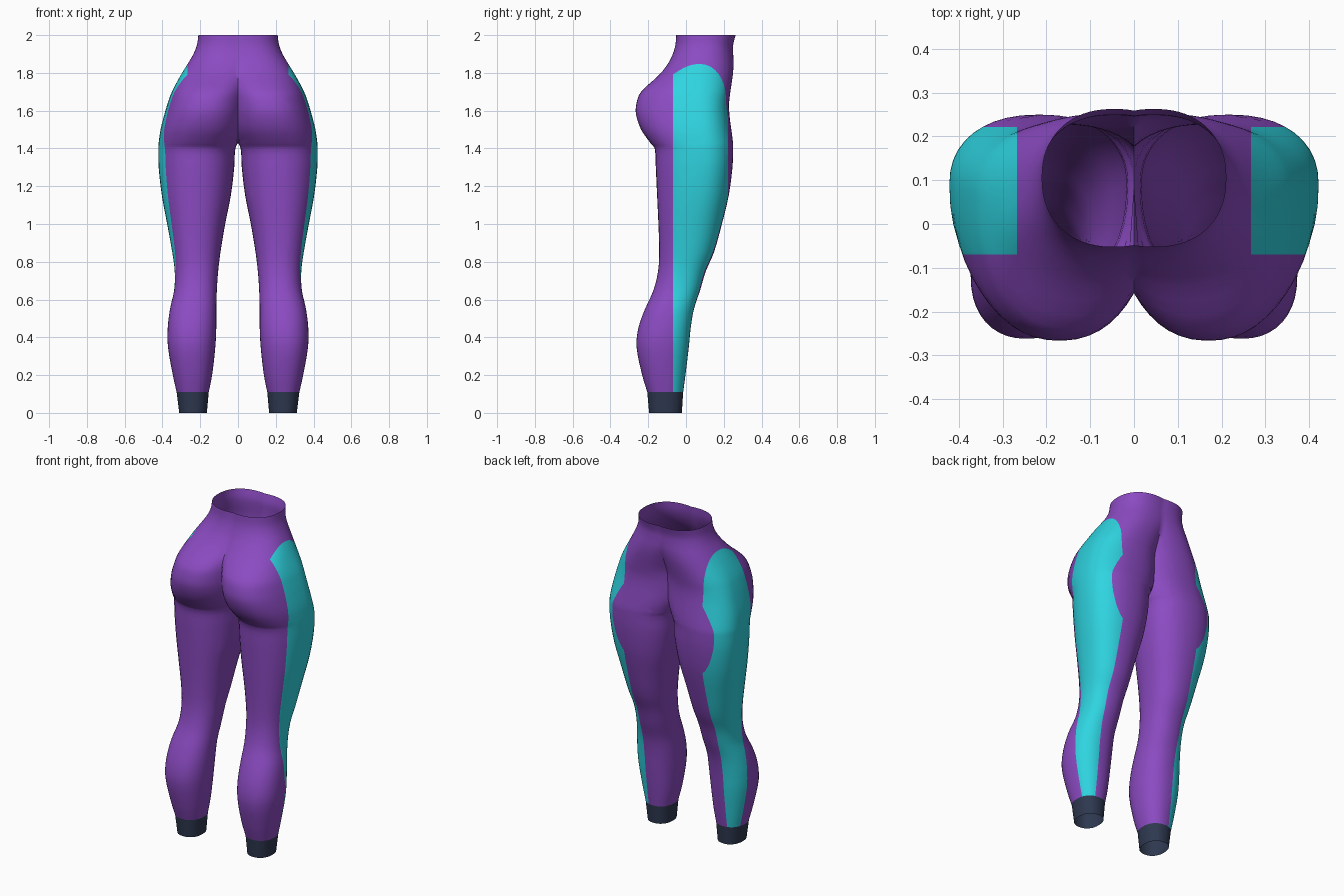
import bpy, bmesh, math
from mathutils import Vector

if "Cube" in bpy.data.objects:
    bpy.data.objects.remove(bpy.data.objects["Cube"])

SEG = 40      # points around a section
SUB = 3       # smoothing steps between sections

# Sections of one half: z, inner x, outer x, front y, back y, y of widest point.
# A negative inner x means the section is cut at the centre line (torso).
SECTIONS = [
    (0.11, .155, .325, -.205, -.015, -.11),
    (0.20, .137, .345, -.232, -.003, -.115),
    (0.35, .120, .371, -.262, .015, -.12),
    (0.45, .115, .372, -.252, .025, -.11),
    (0.55, .115, .360, -.217, .042, -.09),
    (0.65, .112, .338, -.172, .075, -.05),
    (0.75, .105, .335, -.148, .105, -.02),
    (0.85, .093, .348, -.142, .148, .01),
    (1.00, .068, .375, -.146, .190, .04),
    (1.15, .038, .403, -.153, .226, .07),
    (1.30, .020, .420, -.160, .246, .09),
    (1.40, .014, .422, -.166, .250, .09),
    (1.43, .000, .420, -.190, .249, .09),
    (1.50, -.030, .410, -.238, .240, .08),
    (1.58, -.042, .390, -.265, .230, .075),
    (1.64, -.046, .372, -.262, .228, .07),
    (1.70, -.052, .350, -.238, .235, .06),
    (1.79, -.090, .302, -.142, .248, .05),
    (1.85, -.120, .265, -.095, .252, .07),
    (1.90, -.135, .236, -.070, .250, .09),
    (1.95, -.130, .217, -.056, .250, .10),
    (2.00, -.120, .210, -.052, .263, .105),
]
CUFF = [(0.0, .165, .311, -.195, -.022, -.11), SECTIONS[0]]


def material(name, rgb):
    m = bpy.data.materials.new(name)
    m.diffuse_color = (*rgb, 1)
    m.use_nodes = True
    m.node_tree.nodes["Principled BSDF"].inputs["Base Color"].default_value = m.diffuse_color
    return m


PURPLE = material("purple fabric", (.26, .07, .54))
CYAN = material("cyan panel", (.028, .66, .75))
NAVY = material("dark navy cuff", (.027, .04, .08))


def smooth_rows(rows):
    """Catmull-Rom interpolation of the section table."""
    out = []
    for i in range(len(rows) - 1):
        p = [rows[max(i - 1, 0)], rows[i], rows[i + 1], rows[min(i + 2, len(rows) - 1)]]
        for s in range(SUB):
            t = s / SUB
            row = []
            for k in range(6):
                a, b, c, d = (q[k] for q in p)
                # tangents scaled by the uneven section spacing
                h = p[2][0] - p[1][0]
                m1 = (c - a) / (p[2][0] - p[0][0]) * h
                m2 = (d - b) / (p[3][0] - p[1][0]) * h
                row.append((2*t**3 - 3*t*t + 1)*b + (t**3 - 2*t*t + t)*m1
                           + (3*t*t - 2*t**3)*c + (t**3 - t*t)*m2)
            out.append(row)
    return out + [rows[-1]]


def section(z, xi, xo, yf, yb, cy, n=2.25):
    """Rounded section, closed for a leg and cut at x = 0 for the torso."""
    cx, a = (xi + xo) / 2, (xo - xi) / 2
    th = math.pi if xi >= 0 else math.acos(-(cx / a) ** (n / 2))
    pts = []
    for i in range(SEG + 1):
        ang = -th + 2 * th * i / SEG
        c, s = math.cos(ang), math.sin(ang)
        x = cx + a * math.copysign(abs(c) ** (2 / n), c)
        b = yb - cy if s > 0 else cy - yf
        y = cy + b * math.copysign(abs(s) ** (2 / n), s)
        if xi < 0 and i in (0, SEG):
            x = 0.0
        pts.append((x, y, z))
    return pts


def loft(name, rows, mats):
    bm = bmesh.new()
    rings = [[bm.verts.new(p) for p in section(*r)] for r in rows]
    for lo, hi in zip(rings, rings[1:]):
        for i in range(SEG):
            bm.faces.new((lo[i], lo[i + 1], hi[i + 1], hi[i]))
    bmesh.ops.remove_doubles(bm, verts=bm.verts, dist=1e-5)
    # side panel: cut straight edges, then colour the outer region
    if CYAN in mats:
        for co, no in (((0, -.07, 0), (0, 1, 0)), ((0, .222, 0), (0, 1, 0)),
                       ((.267, 0, 0), (1, 0, 0))):
            bmesh.ops.bisect_plane(bm, geom=bm.verts[:] + bm.edges[:] + bm.faces[:],
                                   dist=1e-5, plane_co=Vector(co), plane_no=Vector(no))
        for f in bm.faces:
            c = f.calc_center_median()
            f.material_index = int(c.x > .267 and -.07 < c.y < .222)
    # mirror to the other side
    half = bm.verts[:] + bm.edges[:] + bm.faces[:]
    bmesh.ops.mirror(bm, geom=half, axis='X', merge_dist=1e-4)
    bmesh.ops.remove_doubles(bm, verts=bm.verts, dist=1e-5)
    bmesh.ops.recalc_face_normals(bm, faces=bm.faces)
    me = bpy.data.meshes.new(name)
    bm.to_mesh(me)
    bm.free()
    for m in mats:
        me.materials.append(m)
    ob = bpy.data.objects.new(name, me)
    bpy.context.collection.objects.link(ob)
    bpy.ops.object.select_all(action='DESELECT')
    ob.select_set(True)
    bpy.context.view_layer.objects.active = ob
    bpy.ops.object.shade_smooth_by_angle(angle=math.radians(50))
    return ob


# Leggings body with side panels, and the two ankle cuffs
loft("leggings", smooth_rows(SECTIONS), [PURPLE, CYAN])
loft("ankle_cuffs", CUFF, [NAVY])
